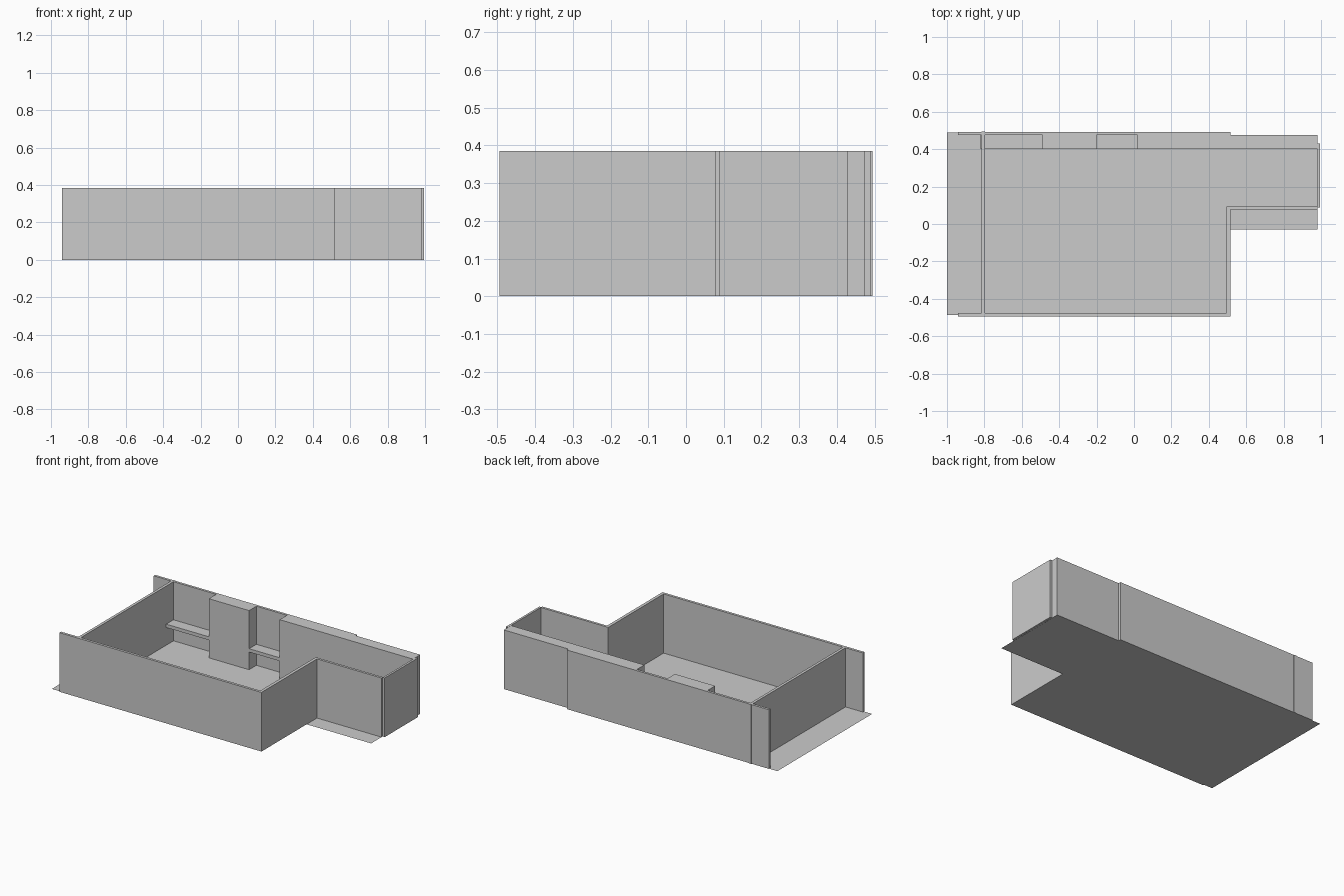
import bpy

if "Cube" in bpy.data.objects:
    bpy.data.objects.remove(bpy.data.objects["Cube"])

H = 0.385  # wall height


def mesh_object(name, verts, faces):
    mesh = bpy.data.meshes.new(name)
    mesh.from_pydata(verts, [], faces)
    mesh.update()
    obj = bpy.data.objects.new(name, mesh)
    bpy.context.collection.objects.link(obj)
    return obj


def prism(name, outline, z0=0.0, z1=H):
    """Extrude a counter-clockwise plan outline between two heights."""
    n = len(outline)
    verts = [(x, y, z) for z in (z0, z1) for x, y in outline]
    faces = [tuple(reversed(range(n))), tuple(range(n, 2 * n))]
    faces += [(i, (i + 1) % n, (i + 1) % n + n, i + n) for i in range(n)]
    return mesh_object(name, verts, faces)


def box(name, x0, x1, y0, y1, z0=0.0, z1=H):
    return prism(name, [(x0, y0), (x1, y0), (x1, y1), (x0, y1)], z0, z1)


# Floor: a thin sheet running past the walls
floor = [(-1, -0.487), (0.515, -0.487), (0.515, -0.03), (0.98, -0.03),
         (0.98, 0.475), (0.515, 0.475), (0.515, 0.488), (-1, 0.488)]
mesh_object("floor", [(x, y, 0) for x, y in floor], [tuple(range(len(floor)))])

# Front wall, step into the side bay, and the bay's front wall
prism("front_wall", [(-0.94, -0.494), (0.515, -0.494), (0.515, 0.077),
                     (0.98, 0.077), (0.98, 0.093), (0.495, 0.093),
                     (0.495, -0.477), (-0.94, -0.477)])

# Remaining outer walls
box("back_wall", -0.94, 0.515, 0.475, 0.491)
box("left_wall", -0.815, -0.797, -0.477, 0.494)
box("bay_end_wall", 0.981, 0.995, 0.088, 0.43)

# Built-in blocks along the back wall
box("chimney_breast", -0.49, -0.2, 0.4, 0.475)
box("long_block", 0.02, 0.98, 0.4, 0.475)

# Shelves in the recesses between the blocks
for name, x0, x1 in (("left_shelf", -0.82, -0.49), ("right_shelf", -0.2, 0.02)):
    box(name, x0, x1, 0.4, 0.475, 0.115, 0.137)
